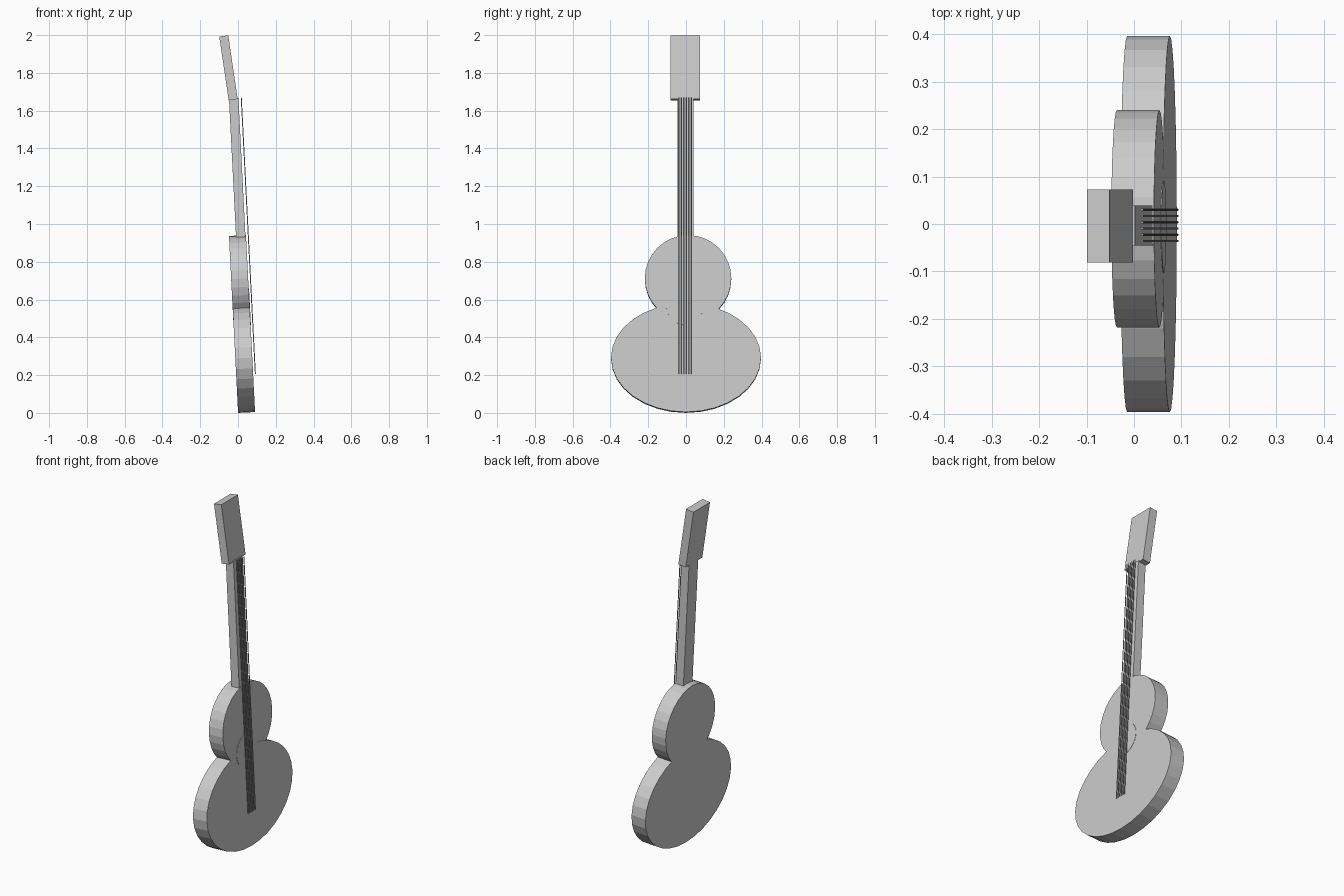
import bpy
from math import radians, sin, cos

if "Cube" in bpy.data.objects:
    bpy.data.objects.remove(bpy.data.objects["Cube"])

TILT = radians(2.92)       # the whole guitar leans back, away from +x
HEAD_TILT = radians(8.4)


def disc(name, loc, half_h, half_w, depth, sides=32):
    """Elliptical slab whose axis points forward along +x, leaning with the guitar."""
    bpy.ops.mesh.primitive_cylinder_add(
        vertices=sides, radius=1, depth=1, location=loc,
        rotation=(0, radians(90) - TILT, 0))
    ob = bpy.context.object
    ob.name = name
    ob.scale = (half_h, half_w, depth)
    return ob


def bar(name, loc, size, tilt):
    """Box standing along its leaning z axis."""
    bpy.ops.mesh.primitive_cube_add(size=1, location=loc, rotation=(0, -tilt, 0))
    ob = bpy.context.object
    ob.name = name
    ob.scale = size
    return ob


def axis_x(z):
    """x of the body's leaning centre plane at height z."""
    return 0.045 - 0.051 * z


# Body: wide lower bout and round upper bout
disc("lower_body", (axis_x(0.29) + 0.0005, 0, 0.29), 0.288, 0.397, 0.09)
disc("upper_body", (axis_x(0.71), 0.011, 0.71), 0.229, 0.229, 0.09)

# Sound hole disc, almost flush with the front face
front = 0.045
disc("sound_hole", (axis_x(0.56) + front * cos(TILT), -0.006, 0.56 + front * sin(TILT)),
     0.097, 0.097, 0.004)

# Neck and head
bar("neck", (-0.004, -0.003, 1.297), (0.05, 0.085, 0.74), TILT)
bar("head", (-0.0505, -0.004, 1.827), (0.048, 0.154, 0.341), HEAD_TILT)

# Six strings
for i in range(6):
    bpy.ops.mesh.primitive_cylinder_add(
        vertices=8, radius=0.0025, depth=1.467,
        location=(0.0545, -0.036 + i * 0.0132, 0.938), rotation=(0, -TILT, 0))
    bpy.context.object.name = f"string_{i + 1}"
